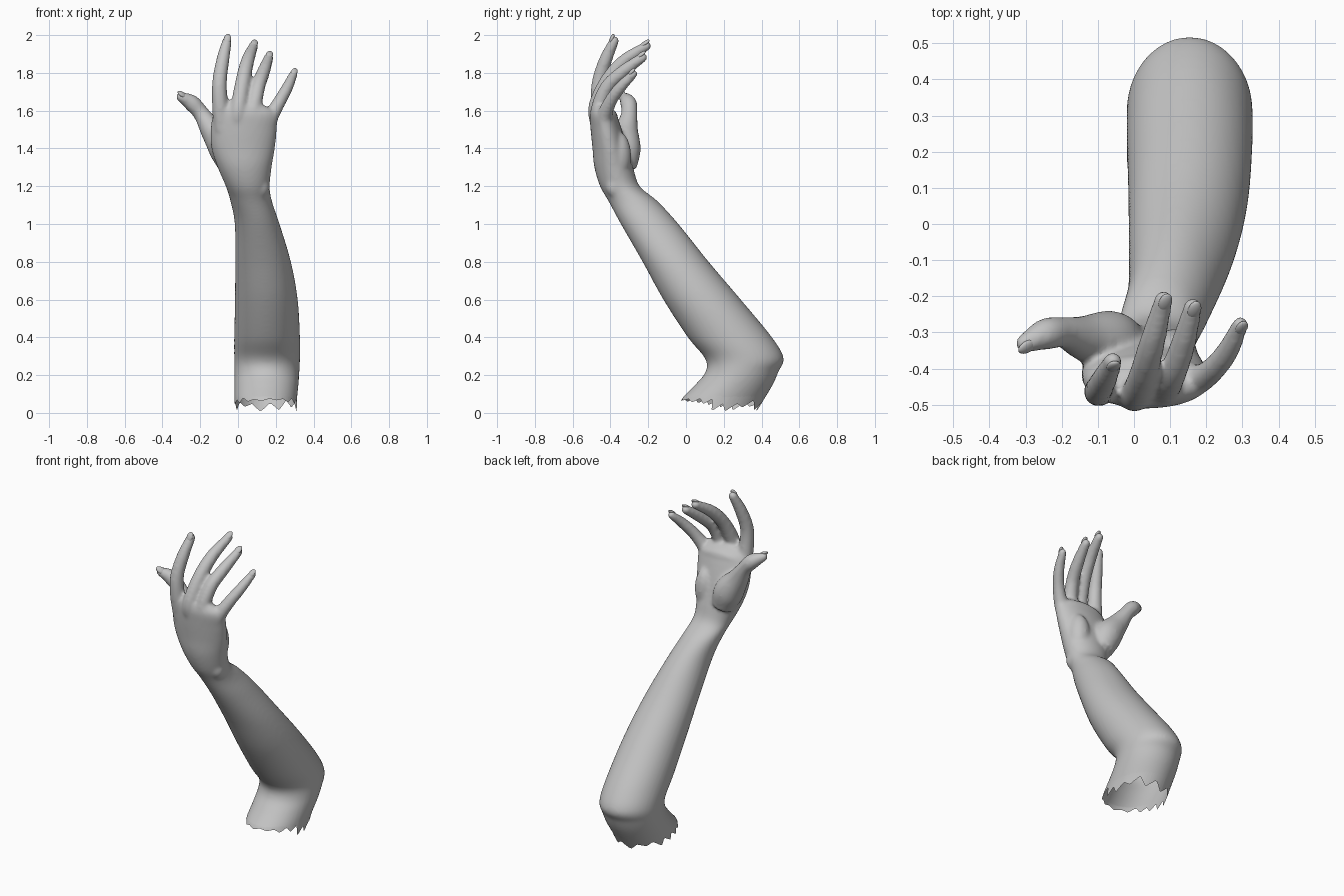
import bpy, bmesh, math, random
from mathutils import Vector, Matrix

random.seed(4)
cube = bpy.data.objects.get("Cube")
if cube:
    bpy.data.objects.remove(cube)

skin = bpy.data.materials.new("plain grey")
skin.use_nodes = True
GREY = (0.55, 0.55, 0.55, 1)
skin.diffuse_color = GREY
skin.node_tree.nodes["Principled BSDF"].inputs["Base Color"].default_value = GREY

# Level slices of arm and palm: height, x from, x to, y from, y to
SLICES = [
    (-.05, -.02, .30, -.14, .34), (.05, -.02, .31, -.05, .40),
    (.15, -.02, .32, .05, .46), (.22, -.02, .325, .105, .49),
    (.29, -.02, .328, .10, .517), (.40, -.02, .328, .01, .455),
    (.60, -.016, .316, -.12, .29), (.80, -.015, .28, -.23, .12),
    (1.0, -.017, .22, -.345, -.04), (1.12, -.04, .18, -.41, -.15),
    (1.2, -.065, .168, -.455, -.245), (1.3, -.108, .178, -.485, -.28),
    (1.4, -.14, .195, -.495, -.31), (1.5, -.145, .205, -.505, -.34),
    (1.58, -.13, .205, -.51, -.37), (1.625, -.10, .15, -.50, -.41),
]

# Finger paths from inside the palm to the tip: x, y, z, radius
FINGERS = {
    "index": [(-.085, -.44, 1.5, .045), (-.095, -.46, 1.63, .043), (-.098, -.46, 1.75, .039),
              (-.08, -.425, 1.87, .035), (-.058, -.38, 1.97, .026)],
    "middle": [(-.005, -.45, 1.5, .045), (.003, -.475, 1.61, .044), (.025, -.42, 1.75, .04),
               (.05, -.33, 1.86, .036), (.082, -.21, 1.943, .026)],
    "ring": [(.07, -.44, 1.48, .045), (.08, -.465, 1.59, .042), (.105, -.42, 1.72, .038),
             (.135, -.335, 1.805, .035), (.163, -.23, 1.882, .026)],
    "little": [(.13, -.42, 1.45, .045), (.165, -.435, 1.55, .042), (.215, -.405, 1.64, .035),
               (.26, -.35, 1.72, .031), (.294, -.278, 1.795, .023)],
    "thumb": [(-.03, -.33, 1.3, .07), (-.07, -.325, 1.4, .086), (-.14, -.315, 1.5, .062),
              (-.195, -.3, 1.585, .043), (-.245, -.305, 1.64, .044), (-.302, -.33, 1.673, .027)],
}


def spline(points, steps=6):
    """Smooth path through points of any number of components."""
    p = [Vector(q) for q in points]
    p = [2 * p[0] - p[1]] + p + [2 * p[-1] - p[-2]]
    out = []
    for a, b, c, d in zip(p, p[1:], p[2:], p[3:]):
        for i in range(steps):
            t = i / steps
            out.append(b + (c - a) * (t / 2) + (2 * a - 5 * b + 4 * c - d) * (t * t / 2)
                       + (3 * b - a - 3 * c + d) * (t ** 3 / 2))
    return out + [p[-2]]


def loft(bm, rings, sides=32):
    """Skin a closed tube over rings given as centre and two half-axes."""
    loops = []
    for centre, u, v in rings:
        angles = [math.tau * k / sides for k in range(sides)]
        loops.append([bm.verts.new(centre + u * math.cos(a) + v * math.sin(a)) for a in angles])
    for low, high in zip(loops, loops[1:]):
        for k in range(sides):
            n = (k + 1) % sides
            bm.faces.new((low[k], low[n], high[n], high[k]))
    bm.faces.new(loops[0][::-1])
    bm.faces.new(loops[-1])


def finger(bm, points):
    """Tapered tube with a round tip; returns tip, direction and radius."""
    path = spline(points)
    rings = []
    for i, q in enumerate(path):
        ahead = path[min(i + 1, len(path) - 1)].to_3d()
        t = (ahead - path[max(i - 1, 0)].to_3d()).normalized()
        u = t.cross(Vector((0, -1, 0))).normalized()
        rings.append((q.to_3d(), u * q[3], t.cross(u) * q[3]))
    tip, u, v = rings[-1]
    r = path[-1][3]
    for deg in (20, 40, 60, 78):
        a = math.radians(deg)
        rings.append((tip + t * r * math.sin(a), u * math.cos(a), v * math.cos(a)))
    loft(bm, rings, 20)
    return tip, t, r


def ball(bm, centre, size):
    bmesh.ops.create_uvsphere(bm, u_segments=24, v_segments=16, radius=1,
                              matrix=Matrix.Translation(centre) @ Matrix.Diagonal((*size, 1)))


def finish(name, bm):
    mesh = bpy.data.meshes.new(name)
    bm.to_mesh(mesh)
    bm.free()
    obj = bpy.data.objects.new(name, mesh)
    bpy.context.collection.objects.link(obj)
    mesh.materials.append(skin)
    mesh.polygons.foreach_set("use_smooth", [True] * len(mesh.polygons))
    return obj


# Forearm, wrist and palm
bm = bmesh.new()
rings = []
for z, x0, x1, y0, y1 in spline(SLICES):
    rings.append((Vector(((x0 + x1) / 2, (y0 + y1) / 2, z)),
                  Vector(((x1 - x0) / 2, 0, 0)), Vector((0, (y1 - y0) / 2, 0))))
loft(bm, rings, 48)

# Heel of the hand, wrist bone and the pads under the fingers
ball(bm, (.11, -.36, 1.36), (.065, .07, .13))
ball(bm, (.13, -.375, 1.2), (.038, .05, .06))
ball(bm, (.04, -.405, 1.56), (.14, .045, .05))

# Fingers
tips = {name: finger(bm, points) for name, points in FINGERS.items()}
bmesh.ops.recalc_face_normals(bm, faces=bm.faces)
arm = finish("arm_and_hand", bm)

# Fuse the parts into one soft skin
fuse = arm.modifiers.new("Fuse", "REMESH")
fuse.mode = "VOXEL"
fuse.voxel_size = 0.01
soften = arm.modifiers.new("Soften", "SMOOTH")
soften.factor = 0.5
soften.iterations = 8
depsgraph = bpy.context.evaluated_depsgraph_get()
fused = bpy.data.meshes.new_from_object(arm.evaluated_get(depsgraph))
bm = bmesh.new()
bm.from_mesh(fused)
bpy.data.objects.remove(arm)

# Open lower end with a torn edge
bmesh.ops.bisect_plane(bm, geom=bm.verts[:] + bm.edges[:] + bm.faces[:], dist=1e-5,
                       plane_co=(0, 0, .085), plane_no=(0, 0, 1), clear_inner=True)
rim = [e for e in bm.edges if e.is_boundary]
torn = bmesh.ops.extrude_edge_only(bm, edges=rim)["geom"]
TEETH = 30
depth = [random.uniform(0.1, 0.5) + 0.5 * (k % 2) for k in range(TEETH)]
for v in torn:
    if isinstance(v, bmesh.types.BMVert):
        turn = (math.atan2(v.co.y - .18, v.co.x - .145) / math.tau + 0.5) * TEETH
        k, part = int(turn) % TEETH, turn % 1
        bite = depth[k] * (1 - part) + depth[(k + 1) % TEETH] * part
        drop = .083 * bite * min(1, max(.15, (v.co.y + .1) / .3))
        v.co += Vector((0, -.6, -1)) * drop
bmesh.ops.recalc_face_normals(bm, faces=bm.faces)
finish("arm_and_hand", bm)

# Fingernails, thin shells resting on the backs of the tips
for name, (tip, t, r) in tips.items():
    back = Vector((-.2, -.6, .8)) if name == "thumb" else Vector((0, -1, .1))
    n = (back - t * back.dot(t)).normalized()
    side = t.cross(n)
    frame = Matrix((side, t, n)).transposed().to_4x4()
    bm = bmesh.new()
    ball(bm, (0, 0, 0), (r * .72, r * 1.15, r * .4))
    bm.transform(Matrix.Translation(tip + t * r * .1 + n * r * .64) @ frame)
    finish(name + "_nail", bm)
